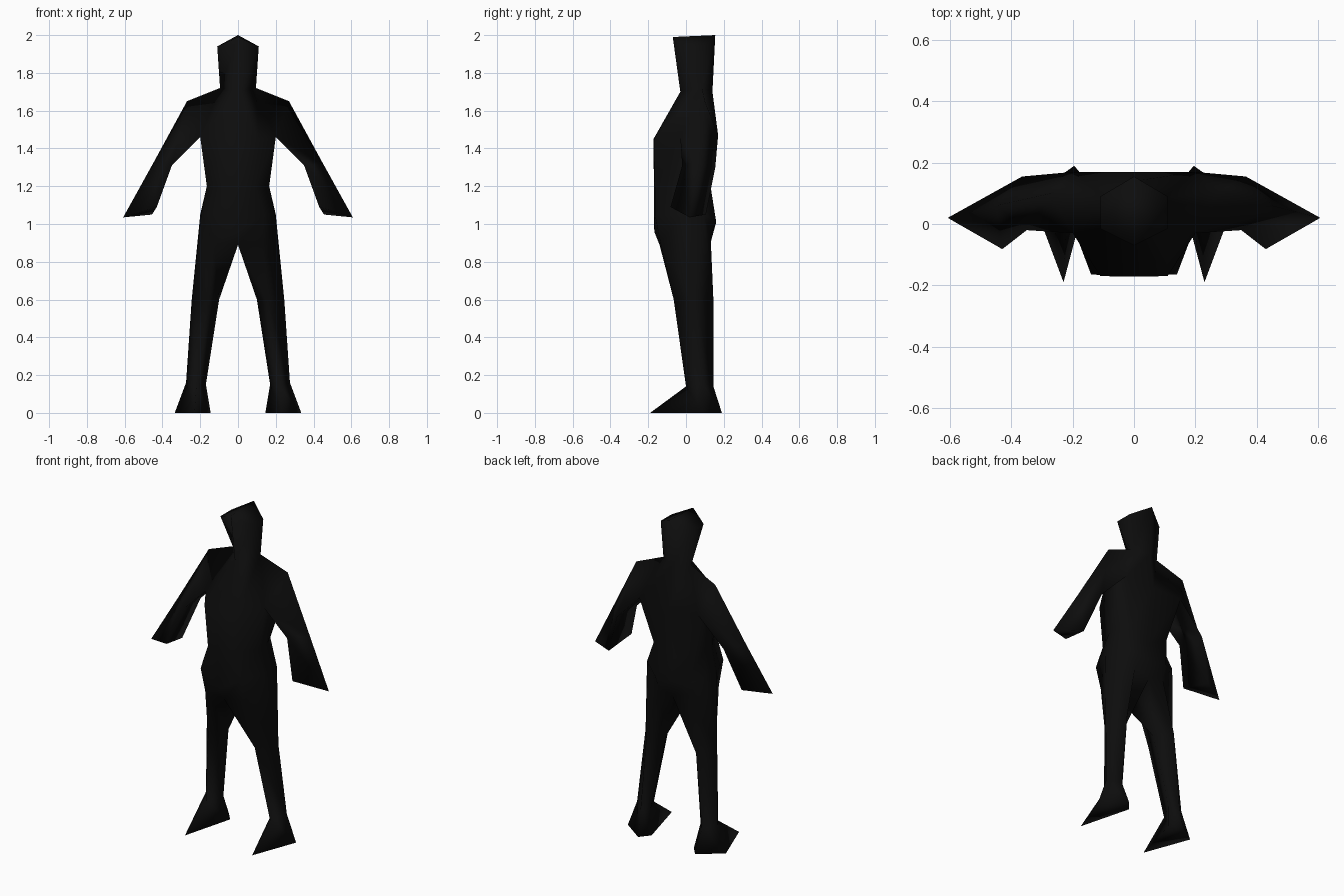
import bpy
import bmesh

if "Cube" in bpy.data.objects:
    bpy.data.objects.remove(bpy.data.objects["Cube"])

black = bpy.data.materials.new("near black")
black.diffuse_color = (0.004, 0.004, 0.004, 1)
black.use_nodes = True
black.node_tree.nodes["Principled BSDF"].inputs["Base Color"].default_value = black.diffuse_color

bm = bmesh.new()


def face(points):
    """Add one face and its mirror image across x = 0, dropping repeated corners."""
    pts = list(dict.fromkeys(points))
    if len(pts) < 3:
        return
    bm.faces.new([bm.verts.new(p) for p in pts])
    bm.faces.new([bm.verts.new((-x, y, z)) for x, y, z in reversed(pts)])


def loft(rings, closed=True, skip=()):
    """Bridge successive rings; skip holds (band, column) gaps for limbs."""
    for band, (a, b) in enumerate(zip(rings, rings[1:])):
        n = len(a)
        for i in range(n if closed else n - 1):
            if (band, i) not in skip:
                j = (i + 1) % n
                face([a[i], a[j], b[j], b[i]])


# Shared joints between parts
neck_front, neck_back = (0, -.03, 1.70), (0, .14, 1.70)
neck_side = (.095, .085, 1.72)
armpit_f, armpit_b = (.20, -.03, 1.46), (.20, .17, 1.47)
shoulder = (.27, .10, 1.65)
crotch_f, crotch_b = (0, -.14, .89), (0, .13, .90)
hip_f, hip_b = (.195, -.02, 1.05), (.20, .095, 1.05)
thigh_f, thigh_b = (.13, -.135, .90), (.10, .13, .94)

# Torso: half rings from front centre to back centre, crotch up to neck
loft([
    [crotch_f, thigh_f, hip_f, hip_b, thigh_b, crotch_b],
    [(0, -.168, .96), (.14, -.165, 1.05), hip_f, hip_b, (.10, .16, 1.01), (0, .15, 1.0)],
    [(0, -.17, 1.2), (.09, -.165, 1.2), (.165, -.02, 1.2), (.165, .05, 1.2),
     (.13, .13, 1.2), (0, .12, 1.13)],
    [(0, -.172, 1.45), (.11, -.17, 1.45), armpit_f, armpit_b, armpit_b, (0, .17, 1.47)],
    [neck_front, neck_front, neck_side, neck_side, neck_side, neck_back],
], closed=False, skip={(3, 2)})

# Head: flares upward to a ridged top
head = [(0, -.07, 1.99), (.11, -.015, 1.94), (.11, .09, 1.94), (0, .155, 2.0)]
loft([[neck_front, neck_side, neck_side, neck_back], head], closed=False)
face(head)

# Shoulder: slopes from the neck to the arm
face([neck_side, armpit_f, shoulder])
face([armpit_b, neck_side, shoulder])

# Arm: three-sided, widening to a blunt hand
hand = [(.43, -.082, 1.09), (.608, .02, 1.035), (.455, .105, 1.05)]
loft([
    [armpit_f, shoulder, armpit_b],
    [(.35, -.02, 1.31), (.45, .06, 1.32), (.365, .155, 1.30)],
    hand,
])
face(hand)

# Leg: thick at the crotch, ending in a pointed foot with a flat sole
knee_in, ankle_in, sole_in = (.10, .05, .60), (.17, .10, .15), (.145, .13, 0)
knee_out, ankle_out, sole_out = (.245, .045, .60), (.275, .085, .16), (.335, .09, 0)
sole = [(.23, -.19, 0), sole_out, sole_out, (.195, .19, 0), sole_in, sole_in]
loft([
    [thigh_f, hip_f, hip_b, thigh_b, crotch_b, crotch_f],
    [(.16, -.065, .60), knee_out, knee_out, (.17, .145, .60), knee_in, knee_in],
    [(.22, 0, .14), ankle_out, ankle_out, (.21, .145, .14), ankle_in, ankle_in],
    sole,
])
face(sole)

# Weld all parts into one continuous skin
bmesh.ops.remove_doubles(bm, verts=bm.verts[:], dist=0.0005)
bmesh.ops.recalc_face_normals(bm, faces=bm.faces[:])
for f in bm.faces:
    f.smooth = True

mesh = bpy.data.meshes.new("body")
bm.to_mesh(mesh)
bm.free()
mesh.materials.append(black)
body = bpy.data.objects.new("body", mesh)
bpy.context.collection.objects.link(body)
